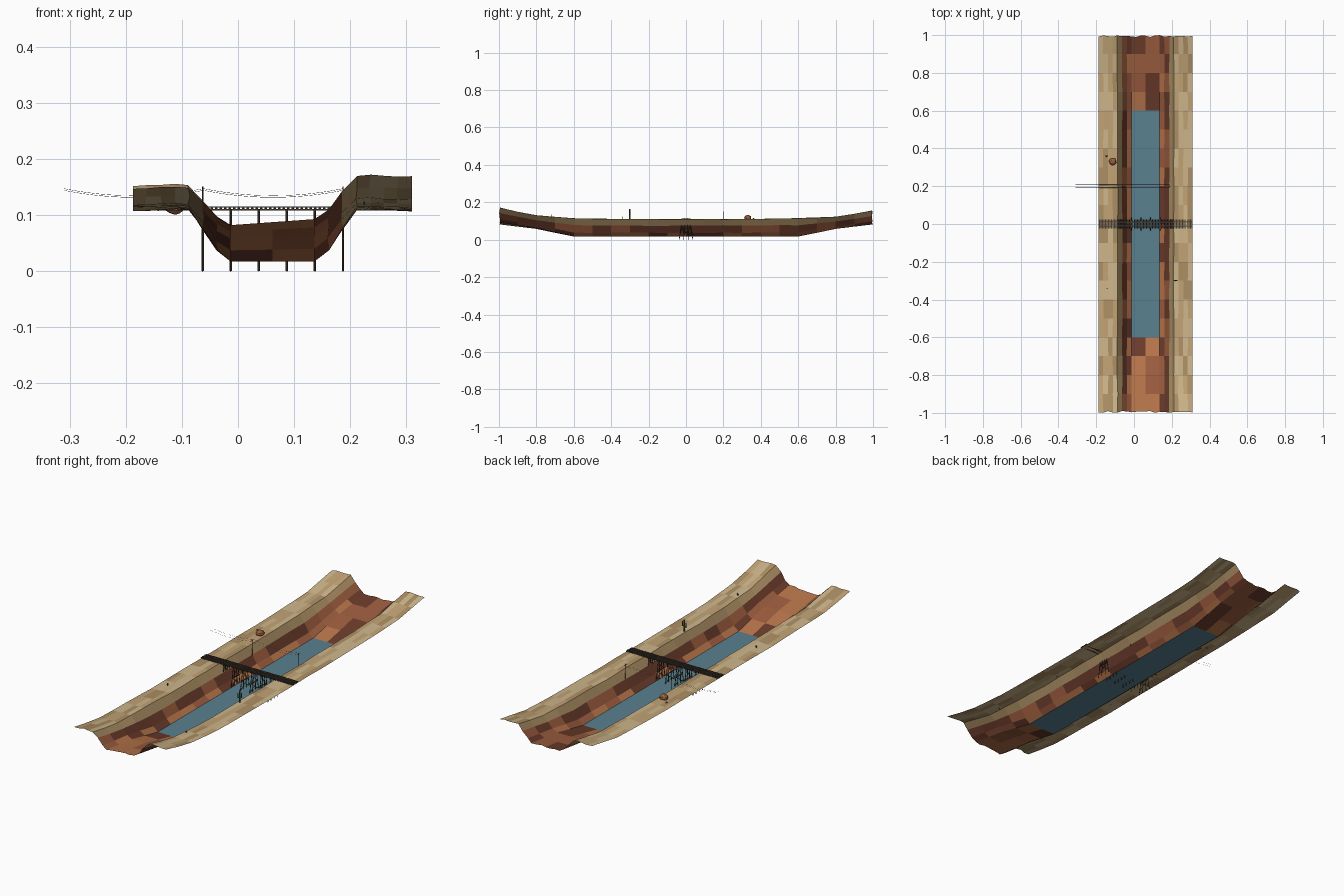
import bpy, bmesh, math, random
from mathutils import Vector

if "Cube" in bpy.data.objects:
    bpy.data.objects.remove(bpy.data.objects["Cube"])

random.seed(4)
MATS = {}


def mat(name, rgb):
    if name not in MATS:
        m = bpy.data.materials.new(name)
        m.diffuse_color = (*rgb, 1)
        m.use_nodes = True
        m.node_tree.nodes["Principled BSDF"].inputs["Base Color"].default_value = m.diffuse_color
        MATS[name] = m
    return MATS[name]


tans = [mat("sand_light", (0.62, 0.47, 0.26)), mat("sand_mid", (0.54, 0.37, 0.18)),
        mat("sand_dark", (0.42, 0.28, 0.13))]
rocks = [mat("rock_orange", (0.48, 0.18, 0.07)), mat("rock_red", (0.34, 0.11, 0.05)),
         mat("rock_dark", (0.15, 0.045, 0.025))]
water = mat("water", (0.10, 0.22, 0.28))
wood = mat("dark_wood", (0.06, 0.04, 0.025))
steel = mat("steel", (0.12, 0.11, 0.11))
green = mat("cactus_green", (0.05, 0.10, 0.04))


def finish(name, bm, mats):
    me = bpy.data.meshes.new(name)
    bm.to_mesh(me)
    bm.free()
    for m in mats:
        me.materials.append(m)
    ob = bpy.data.objects.new(name, me)
    bpy.context.collection.objects.link(ob)
    return ob


def box(bm, c, s):
    r = bmesh.ops.create_cube(bm, size=1)
    for v in r["verts"]:
        v.co = Vector([v.co[i] * s[i] + c[i] for i in range(3)])


def beam(bm, a, b, r, sides=4):
    a, b = Vector(a), Vector(b)
    d = b - a
    q = d.to_track_quat('Z', 'Y')
    res = bmesh.ops.create_cone(bm, cap_ends=True, segments=sides, radius1=r, radius2=r, depth=d.length)
    for v in res["verts"]:
        v.co = q @ v.co + (a + b) / 2


def lerp_table(t, table):
    for (t0, v0), (t1, v1) in zip(table, table[1:]):
        if t <= t1:
            return v0 + (v1 - v0) * (t - t0) / (t1 - t0)
    return table[-1][1]


# Canyon shell: 20 x 20 grid, cross-section by distance from the centre column
X0, DX = -0.187, 0.02485
SECTION = [0.017] * 4 + [0.037, 0.075, 0.109, 0.110, 0.109, 0.108, 0.107]
FLOOR_RISE = [(0, 0), (0.6, 0), (0.7, 0.020), (0.8, 0.041), (0.9, 0.053), (1.0, 0.065)]
RIM_RISE = [(0, 0), (0.4, 0.001), (0.6, 0.005), (0.8, 0.012), (0.9, 0.028), (1.0, 0.045)]


def height(i, j):
    d, y = abs(i - 10), -1 + 0.1 * j
    z = SECTION[d]
    k = min(1, max(0, (z - 0.017) / 0.092))
    z += lerp_table(abs(y), FLOOR_RISE) * (1 - k) + lerp_table(abs(y), RIM_RISE) * k
    if y < -0.6:
        z += 0.016 * max(-0.3, min(1, (i - 7) / 9)) * (-y - 0.6) / 0.4
    if d > 3:
        z += random.uniform(-0.0012, 0.0012)
    return z


bm = bmesh.new()
grid = []
for j in range(21):
    row = []
    for i in range(21):
        inner = 0 < i < 20 and abs(i - 10) > 3
        x = X0 + DX * i + (random.uniform(-0.002, 0.002) if inner else 0)
        y = -1 + 0.1 * j
        if j in (0, 20):
            y -= math.copysign(random.uniform(0, 0.01), y)
        row.append(bm.verts.new((x, y, height(i, j))))
    grid.append(row)
for j in range(20):
    band = {}
    for i in range(20):
        d = abs(i - 9.5)
        if d < 3 and 4 <= j < 16:
            continue
        f = bm.faces.new((grid[j][i], grid[j][i + 1], grid[j + 1][i + 1], grid[j + 1][i]))
        if d > 6:
            pick = random.choice([0, 0, 1, 1, 2])
        elif d > 5:
            pick = 2
        elif d > 4:
            pick = random.choice([4, 5, 5])
        else:
            pick = band.setdefault(int(d > 3) + 2 * (i // 5), random.choice([3, 3, 4, 4, 5]))
        f.material_index = pick
finish("canyon", bm, tans + rocks)

# River
bm = bmesh.new()
bm.faces.new([bm.verts.new(p) for p in ((X0 + 7 * DX, -0.6, 0.017), (X0 + 13 * DX, -0.6, 0.017),
                                        (X0 + 13 * DX, 0.6, 0.017), (X0 + 7 * DX, 0.6, 0.017))])
finish("river", bm, [water])

# Bridge deck: stringers, ties and rails
MID, LEN = 0.0615, 0.497
bm = bmesh.new()
for y in (-0.012, 0.012):
    box(bm, (MID, y, 0.1095), (LEN, 0.004, 0.002))
n = 62
for k in range(n):
    box(bm, (MID - LEN / 2 + LEN * (k + 0.5) / n, 0, 0.112), (0.0052, 0.046, 0.003))
finish("bridge_deck", bm, [wood])
bm = bmesh.new()
for y in (-0.010, 0.010):
    box(bm, (MID, y, 0.1145), (LEN, 0.0018, 0.002))
finish("rails", bm, [steel])

# Trestle bents with splayed legs and bracing
for k in range(6):
    x = -0.063 + 0.05 * k
    bm = bmesh.new()
    box(bm, (x, 0, 0.1075), (0.004, 0.044, 0.004))
    for s in (-1, 1):
        beam(bm, (x, s * 0.006, 0.107), (x, s * 0.013, 0.0), 0.002)
        beam(bm, (x, s * 0.017, 0.107), (x, s * 0.037, 0.0), 0.002)
        beam(bm, (x, s * 0.019, 0.096), (x, -s * 0.026, 0.058), 0.0011)
        beam(bm, (x, s * 0.026, 0.058), (x, -s * 0.034, 0.015), 0.0011)
    box(bm, (x, 0, 0.058), (0.003, 0.056, 0.003))
    finish("trestle_bent", bm, [wood])

# Telegraph poles with crossarms
for x, base in ((-0.063, 0.072), (0.187, 0.072)):
    bm = bmesh.new()
    beam(bm, (x, 0.2, base), (x, 0.2, 0.151), 0.0013, 6)
    box(bm, (x, 0.2, 0.145), (0.0016, 0.018, 0.0016))
    finish("telegraph_pole", bm, [wood])

# Sagging wires
for s in (-1, 1):
    bm = bmesh.new()
    pts = []
    for k in range(25):
        t = (k % 12) / 12
        pts.append((-0.31 + LEN * k / 24, 0.2 + s * 0.008, 0.1455 + s * 0.0015 - 0.0125 * 4 * t * (1 - t)))
    for a, b in zip(pts, pts[1:]):
        beam(bm, a, b, 0.0003)
    finish("telegraph_wire", bm, [steel])

# Boulder and small stones
def rock(name, c, r, m):
    bm = bmesh.new()
    bmesh.ops.create_icosphere(bm, subdivisions=2, radius=r)
    for v in bm.verts:
        v.co *= random.uniform(0.85, 1.08)
        v.co.z *= 0.8
        v.co += Vector(c)
    finish(name, bm, [m])


rock("boulder", (-0.112, 0.33, 0.117), 0.02, rocks[1])
rock("small_stone", (-0.146, 0.36, 0.112), 0.005, rocks[1])


# Cacti: trunk with two bent arms
def cactus(x, y, z, h):
    bm = bmesh.new()
    r = h * 0.065
    beam(bm, (x, y, z), (x, y, z + h), r, 8)
    for s, a, b in ((-1, 0.4, 0.75), (1, 0.5, 0.85)):
        beam(bm, (x, y, z + h * a), (x + s * h * 0.16, y, z + h * a), r * 0.7, 6)
        beam(bm, (x + s * h * 0.16, y, z + h * (a - 0.03)), (x + s * h * 0.16, y, z + h * b), r * 0.7, 6)
    finish("cactus", bm, [green])


cactus(0.22, -0.3, 0.108, 0.057)
cactus(-0.142, -0.34, 0.107, 0.016)
cactus(0.225, -0.72, 0.118, 0.016)
